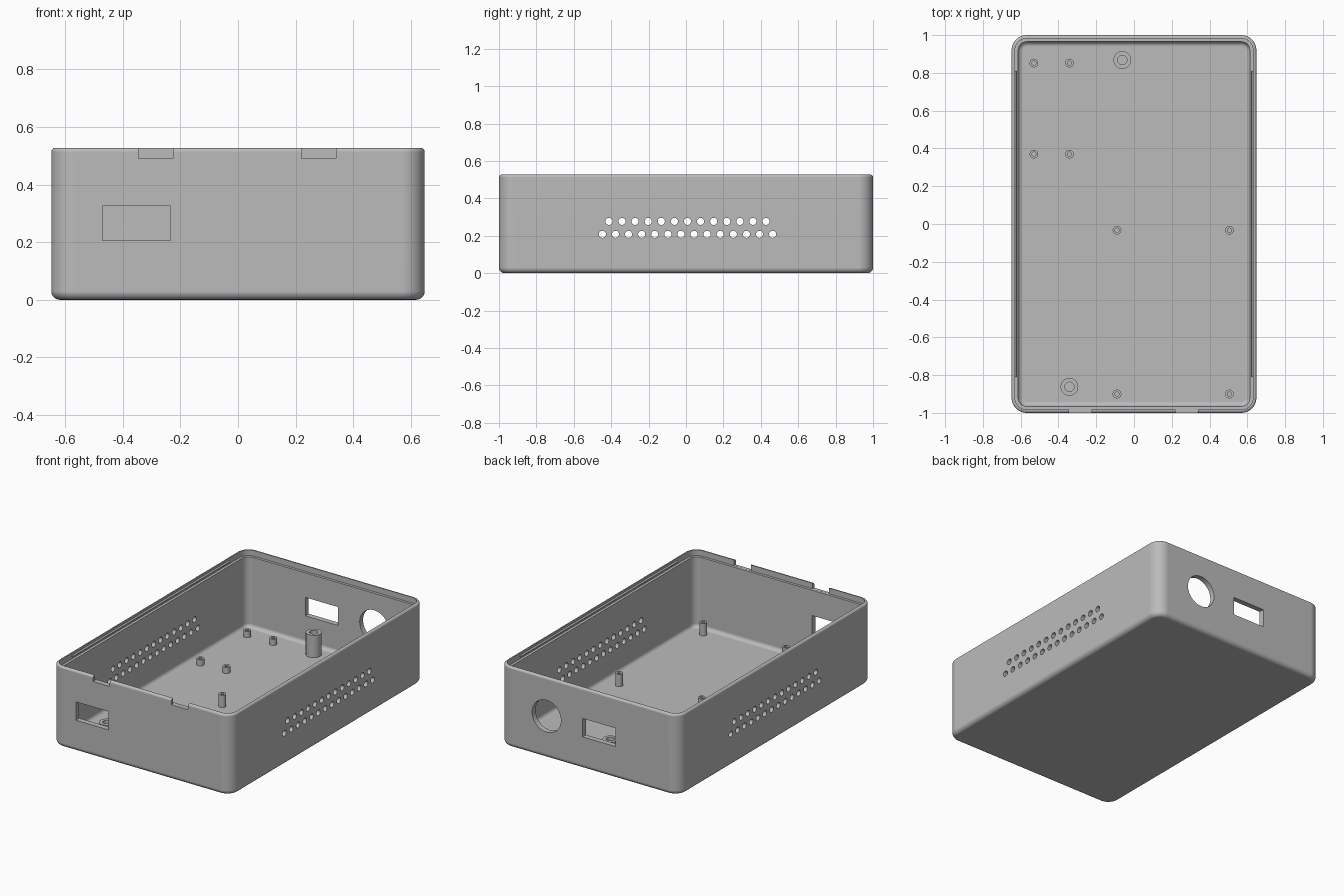
import bpy, bmesh, math
from mathutils import Matrix

if "Cube" in bpy.data.objects:
    bpy.data.objects.remove(bpy.data.objects["Cube"])

HX, HY, H = 0.648, 1.0, 0.527      # half width, half length, height
CORNER, WALL, FLOOR, LEDGE = 0.08, 0.035, 0.03, 0.49

grey = bpy.data.materials.new("plastic_grey")
grey.diffuse_color = (0.5, 0.5, 0.5, 1)
grey.use_nodes = True
grey.node_tree.nodes["Principled BSDF"].inputs["Base Color"].default_value = grey.diffuse_color


def make_object(name, bm):
    bmesh.ops.recalc_face_normals(bm, faces=bm.faces)
    mesh = bpy.data.meshes.new(name)
    bm.to_mesh(mesh)
    bm.free()
    obj = bpy.data.objects.new(name, mesh)
    bpy.context.collection.objects.link(obj)
    mesh.materials.append(grey)
    return obj


def activate(obj):
    bpy.ops.object.select_all(action='DESELECT')
    obj.select_set(True)
    bpy.context.view_layer.objects.active = obj


def smooth(obj):
    activate(obj)
    bpy.ops.object.shade_smooth_by_angle(angle=math.radians(35))


def ring(bm, inset, z, steps=10):
    """Rounded rectangle of vertices, inset from the outer wall."""
    r = max(CORNER - inset, 0.01)
    cx, cy = HX - inset - r, HY - inset - r
    verts = []
    for k, (sx, sy) in enumerate([(1, 1), (-1, 1), (-1, -1), (1, -1)]):
        for i in range(steps + 1):
            a = math.pi / 2 * (k + i / steps)
            verts.append(bm.verts.new((sx * cx + r * math.cos(a), sy * cy + r * math.sin(a), z)))
    return verts


def add_box(bm, x0, x1, y0, y1, z0, z1):
    m = Matrix.Translation(((x0 + x1) / 2, (y0 + y1) / 2, (z0 + z1) / 2))
    m = m @ Matrix.Diagonal((x1 - x0, y1 - y0, z1 - z0, 1))
    bmesh.ops.create_cube(bm, size=1, matrix=m)


def add_rod(bm, centre, radius, length, axis, segments=24):
    m = Matrix.Translation(centre)
    if axis != 'Z':
        m = m @ Matrix.Rotation(math.pi / 2, 4, 'Y' if axis == 'X' else 'X')
    bmesh.ops.create_cone(bm, cap_ends=True, segments=segments, radius1=radius,
                          radius2=radius, depth=length, matrix=m)


# Shell: wall section swept around the rounded rectangle
def arc(r, n=5):
    return [(r * math.sin(math.pi / 2 * i / n), r * math.cos(math.pi / 2 * i / n)) for i in range(n + 1)]


section = [(0.03 - s, 0.03 - c) for s, c in arc(0.03)]                        # outer bottom edge
section += [(0.014 - c, H - 0.014 + s) for s, c in arc(0.014, 4)]             # rounded rim
section += [(0.018, H), (0.018, LEDGE), (WALL, LEDGE)]                        # lid ledge
section += [(WALL + 0.025 - c, FLOOR + 0.025 - s) for s, c in arc(0.025)]     # inner floor fillet
bm = bmesh.new()
rings = [ring(bm, inset, z) for inset, z in section]
for a, b in zip(rings, rings[1:]):
    for i in range(len(a)):
        j = (i + 1) % len(a)
        bm.faces.new((a[i], a[j], b[j], b[i]))
bm.faces.new(rings[0])
bm.faces.new(rings[-1])
case = make_object("case_shell", bm)

# Openings: ports, round socket, lid notches and side vents
bm = bmesh.new()
add_box(bm, -0.47, -0.235, -1.1, -0.9, 0.205, 0.325)
add_box(bm, -0.19, 0.045, 0.9, 1.1, 0.21, 0.33)
add_rod(bm, (0.306, 1.0, 0.275), 0.104, 0.2, 'Y', 48)
for x in (-0.285, 0.28):
    add_box(bm, x - 0.06, x + 0.06, -1.05, -0.975, LEDGE + 0.0005, 0.6)
for count, start, z in ((13, -0.412, 0.277), (14, -0.447, 0.208)):
    for i in range(count):
        add_rod(bm, (0, start + 0.07 * i, z), 0.019, 1.6, 'X', 20)
cutter = make_object("opening_cutter", bm)
cutter.hide_render = True

mod = case.modifiers.new("openings", 'BOOLEAN')
mod.object = cutter
mod.operation = 'DIFFERENCE'
mod.solver = 'EXACT'
activate(case)
bpy.ops.object.modifier_apply(modifier=mod.name)
bpy.data.objects.remove(cutter)
smooth(case)
wn = case.modifiers.new("weighted_normals", 'WEIGHTED_NORMAL')
wn.keep_sharp = True

# Snap ridges along the long sides of the lid recess
for side, s in (("left", -1), ("right", 1)):
    bm = bmesh.new()
    add_rod(bm, (s * (HX - 0.018), 0, 0.507), 0.007, 1.62, 'Y', 12)
    smooth(make_object("snap_ridge_" + side, bm))


# Hollow mounting posts
def post(name, x, y, radius, bore, height, n=32):
    bm = bmesh.new()
    z0, z1 = FLOOR - 0.01, FLOOR + height
    loops = []
    for r, z in ((radius, z0), (radius, z1), (bore, z1), (bore, FLOOR + 0.002)):
        loops.append([bm.verts.new((x + r * math.cos(2 * math.pi * i / n),
                                    y + r * math.sin(2 * math.pi * i / n), z)) for i in range(n)])
    for a, b in zip(loops, loops[1:]):
        for i in range(n):
            j = (i + 1) % n
            bm.faces.new((a[i], a[j], b[j], b[i]))
    bm.faces.new(loops[0])
    bm.faces.new(loops[-1])
    smooth(make_object(name, bm))


for x in (-0.53, -0.342):
    for y in (0.37, 0.852):
        post("short_post", x, y, 0.023, 0.011, 0.04)
for x in (-0.09, 0.505):
    for y in (-0.9, -0.033):
        post("tall_post", x, y, 0.023, 0.011, 0.08)
for x, y in ((-0.062, 0.868), (-0.342, -0.862)):
    post("lid_screw_post", x, y, 0.047, 0.025, 0.145)
